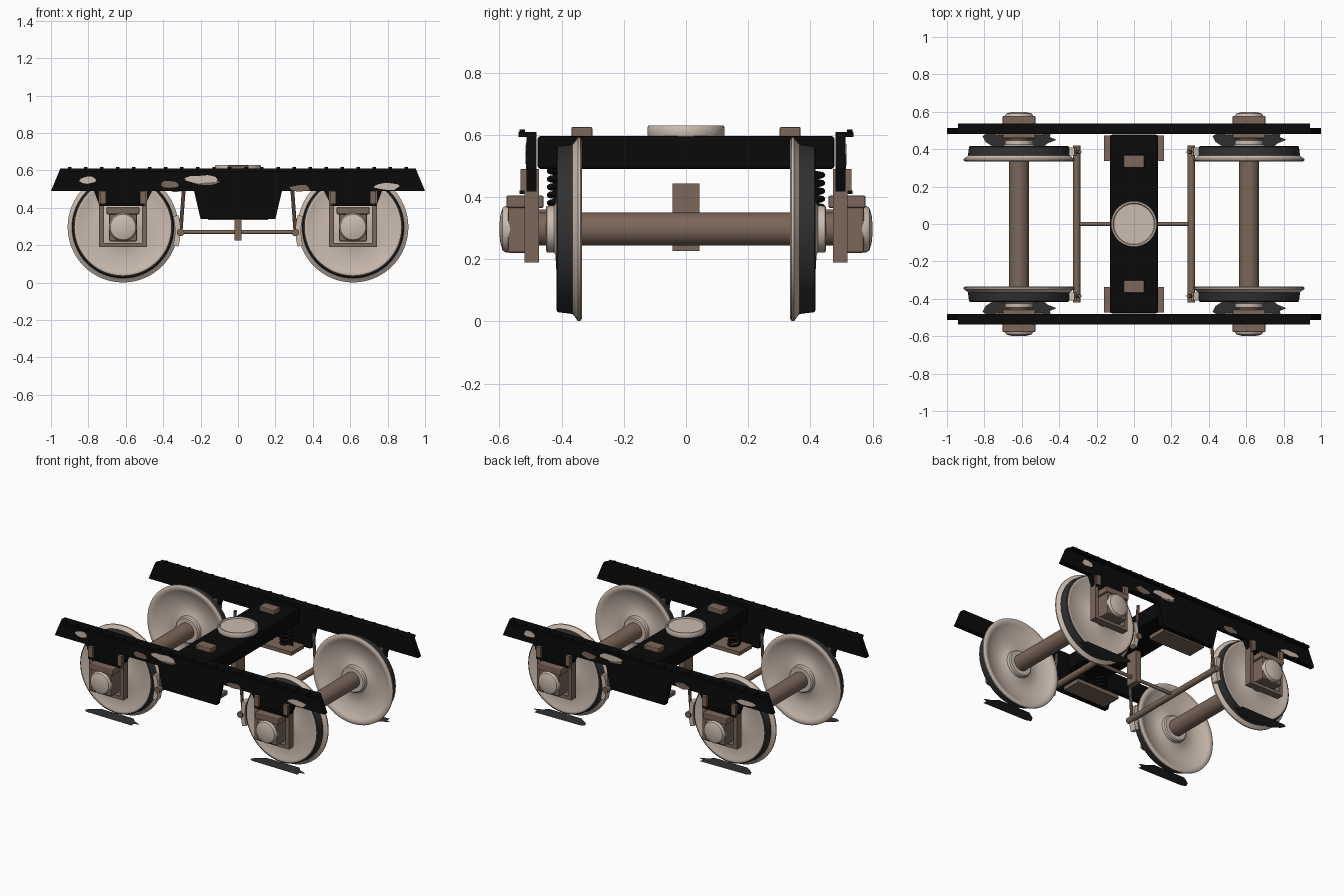
import bpy, bmesh, math, random
from mathutils import Vector, Matrix

if "Cube" in bpy.data.objects:
    bpy.data.objects.remove(bpy.data.objects["Cube"])

random.seed(4)


def material(name, rgb):
    m = bpy.data.materials.new(name)
    m.diffuse_color = (*rgb, 1)
    m.use_nodes = True
    m.node_tree.nodes["Principled BSDF"].inputs["Base Color"].default_value = m.diffuse_color
    return m


BLACK = material("black paint", (0.003, 0.003, 0.003))
GREY = material("dark tread steel", (0.03, 0.03, 0.03))
BROWN = material("brown rust", (0.20, 0.135, 0.10))
PALE = material("pale bare metal", (0.60, 0.50, 0.43))


def finish(name, bm, *mats, smooth=False, bevel=0):
    bmesh.ops.recalc_face_normals(bm, faces=bm.faces)
    me = bpy.data.meshes.new(name)
    bm.to_mesh(me)
    bm.free()
    ob = bpy.data.objects.new(name, me)
    bpy.context.collection.objects.link(ob)
    for m in mats:
        me.materials.append(m)
    if bevel:
        b = ob.modifiers.new("bevel", 'BEVEL')
        b.width, b.segments = bevel, 2
    if smooth:
        bpy.ops.object.select_all(action='DESELECT')
        ob.select_set(True)
        bpy.context.view_layer.objects.active = ob
        bpy.ops.object.shade_smooth_by_angle(angle=math.radians(35))
    return ob


def prism(name, pts, y0, y1, mat, bevel=0):
    """Outline in x, z pushed from y0 to y1."""
    bm = bmesh.new()
    f = bm.faces.new([bm.verts.new((x, y0, z)) for x, z in pts])
    r = bmesh.ops.extrude_face_region(bm, geom=[f])
    bmesh.ops.translate(bm, vec=(0, y1 - y0, 0),
                        verts=[v for v in r['geom'] if isinstance(v, bmesh.types.BMVert)])
    return finish(name, bm, mat, bevel=bevel)


def box(name, x, y, z, mat, bevel=0):
    return prism(name, [(x[0], z[0]), (x[1], z[0]), (x[1], z[1]), (x[0], z[1])],
                 y[0], y[1], mat, bevel)


def span(c, half):
    return (c - half, c + half)


def rod(name, a, b, r, mat, seg=16):
    a, b = Vector(a), Vector(b)
    bm = bmesh.new()
    q = (b - a).to_track_quat('Z', 'Y').to_matrix().to_4x4()
    bmesh.ops.create_cone(bm, cap_ends=True, segments=seg, radius1=r, radius2=r,
                          depth=(b - a).length, matrix=Matrix.Translation((a + b) / 2) @ q)
    return finish(name, bm, mat, smooth=True)


def lathe(name, prof, axis, origin, mats, dark=None, seg=64):
    """Spin (distance along axis, radius) points; dark gives a range of strips for the second material."""
    bm = bmesh.new()
    q = Vector(axis).to_track_quat('Z', 'Y').to_matrix().to_4x4()
    M = Matrix.Translation(origin) @ q
    rings = [[bm.verts.new(M @ Vector((r * math.cos(t), r * math.sin(t), d)))
              for t in (2 * math.pi * i / seg for i in range(seg))] for d, r in prof]
    for k in range(len(rings) - 1):
        for i in range(seg):
            j = (i + 1) % seg
            f = bm.faces.new((rings[k][i], rings[k][j], rings[k + 1][j], rings[k + 1][i]))
            f.material_index = 1 if dark and k in dark else 0
    bm.faces.new(rings[0])
    bm.faces.new(rings[-1])
    return finish(name, bm, *mats, smooth=True)


def spring(name, x, y, z0, z1, r):
    cu = bpy.data.curves.new(name, 'CURVE')
    cu.dimensions, cu.bevel_depth, cu.bevel_resolution = '3D', 0.009, 2
    sp = cu.splines.new('POLY')
    n, turns = 80, 5
    sp.points.add(n)
    for i, p in enumerate(sp.points):
        t = 2 * math.pi * turns * i / n
        p.co = (x + r * math.cos(t), y + r * math.sin(t), z0 + (z1 - z0) * i / n, 1)
    cu.materials.append(BLACK)
    bpy.context.collection.objects.link(bpy.data.objects.new(name, cu))


AX, AZ = 0.615, 0.297
WHEEL = [(.335, .05), (.335, .08), (.342, .087), (.36, .09), (.372, .12), (.372, .17), (.358, .225),
         (.342, .258), (.335, .27), (.335, .288), (.34, .296), (.348, .296), (.355, .285), (.365, .273),
         (.413, .267), (.417, .258), (.417, .245), (.412, .235), (.416, .15), (.42, .082), (.424, .076),
         (.447, .075), (.45, .07), (.45, .04)]
CAP = [(.56, .075), (.58, .075), (.59, .068), (.597, .045), (.60, .015)]

# wheelsets
for sx in (-1, 1):
    cx = sx * AX
    rod("axle", (cx, -.56, AZ), (cx, .56, AZ), .053, BROWN, 32)
    for sy in (-1, 1):
        Y = lambda a, b: (sy * a, sy * b)
        lathe("wheel", WHEEL, (0, sy, 0), (cx, 0, AZ), (PALE, GREY), range(13, 15))
        lathe("axle_cap", CAP, (0, sy, 0), (cx, 0, AZ), (PALE,), seg=32)
        # axle box with lid, held in a U-shaped guide
        box("axle_box", span(cx, .075), Y(.475, .573), (.22, .37), BROWN, .008)
        box("axle_box_lid", span(cx, .088), Y(.458, .578), (.365, .405), BROWN, .006)
        for s in (-1, 1):
            box("guide_post", span(cx + s * .115, .013), Y(.472, .52), (.19, .49), BROWN)
            box("guide_clip", span(cx + s * .108, .016), Y(.515, .532), (.41, .49), BROWN)
        box("guide_tie", span(cx, .128), Y(.472, .52), (.19, .212), BROWN)
        # ragged flat piece under the wheel
        bm = bmesh.new()
        edge = [(-.12, .40), (.12, .40), (.15, .43), (.20, .45), (.165, .465), (.17, .49),
                (-.17, .485), (-.195, .47), (-.18, .44), (-.15, .42)]
        bm.faces.new([bm.verts.new((cx + x, sy * y, .022)) for x, y in edge])
        finish("ground_flake", bm, GREY)
        # brake shoe on the inner side of the wheel
        arc = [(r, t) for r, ts in ((.278, range(-16, 17, 4)), (.308, range(16, -17, -4))) for t in ts]
        prism("brake_shoe", [(cx - sx * r * math.cos(math.radians(t)), AZ - .02 + r * math.sin(math.radians(t)))
                             for r, t in arc], sy * .365, sy * .41, PALE)
        rod("brake_hanger", (sx * .307, sy * .385, .27), (sx * .29, sy * .385, .50), .010, BROWN, 8)
    rod("brake_beam", (sx * .307, -.42, .268), (sx * .307, .42, .268), .02, BROWN)

# brake rod and central lever
rod("brake_rod", (-.307, 0, .27), (.307, 0, .27), .011, BROWN, 12)
box("brake_lever", span(0, .02), span(0, .043), (.226, .443), BROWN)

# side frames
half = [(.2, .34), (.235, .49), (.46, .49), (.50, .41), (.74, .41), (.77, .49), (1, .49), (.95, .61)]
outline = half + [(-x, z) for x, z in reversed(half)]
PATCHES = [(-.80, .55, .048, .022, PALE), (-.36, .525, .05, .022, BROWN), (-.20, .552, .09, .024, PALE),
           (-.17, .538, .07, .018, BROWN), (.33, .505, .06, .02, BROWN), (.80, .515, .078, .02, PALE)]
for sy in (-1, 1):
    prism("side_frame", outline, sy * .48, sy * .513, BLACK)
    box("frame_top_flange", (-.94, .94), (sy * .48, sy * .538), (.594, .61), BLACK)
    for i in range(22):
        x = -.9 + 1.8 * i / 21
        rod("flange_rivet", (x, sy * .526, .605), (x, sy * .526, .617), .009, BLACK, 8)
    for sx in (-1, 1):
        box("pedestal_lip", span(sx * .62, .12), (sy * .51, sy * .535), (.41, .422), BLACK)
    # worn paint, turned half round on the far side
    for k, (x, z, w, h, m) in enumerate(PATCHES):
        pts = []
        for i in range(11):
            t, q = 2 * math.pi * i / 11, random.uniform(.75, 1.1)
            pts.append((-sy * x + w * q * math.cos(t), z + h * q * math.sin(t)))
        prism("worn_patch", pts, sy * .51, sy * (.516 - .0004 * k), m)

# bolster across the middle
box("bolster", (-.128, .128), (-.478, .478), (.49, .597), BLACK, .012)
lathe("centre_bowl", [(.59, .12), (.60, .124), (.624, .124), (.63, .12), (.63, .112), (.622, .108), (.622, .02)],
      (0, 0, 1), (0, 0, 0), (PALE,), seg=48)
for sy in (-1, 1):
    box("side_bearer", (-.056, .056), span(sy * .335, .034), (.59, .626), BROWN, .006)
    # spring plank and coil springs
    box("spring_plank", (-.16, .16), span(sy * .405, .067), (.335, .36), BROWN)
    for sx in (-1, 1):
        spring("coil_spring", sx * .075, sy * .405, .362, .49, .034)
